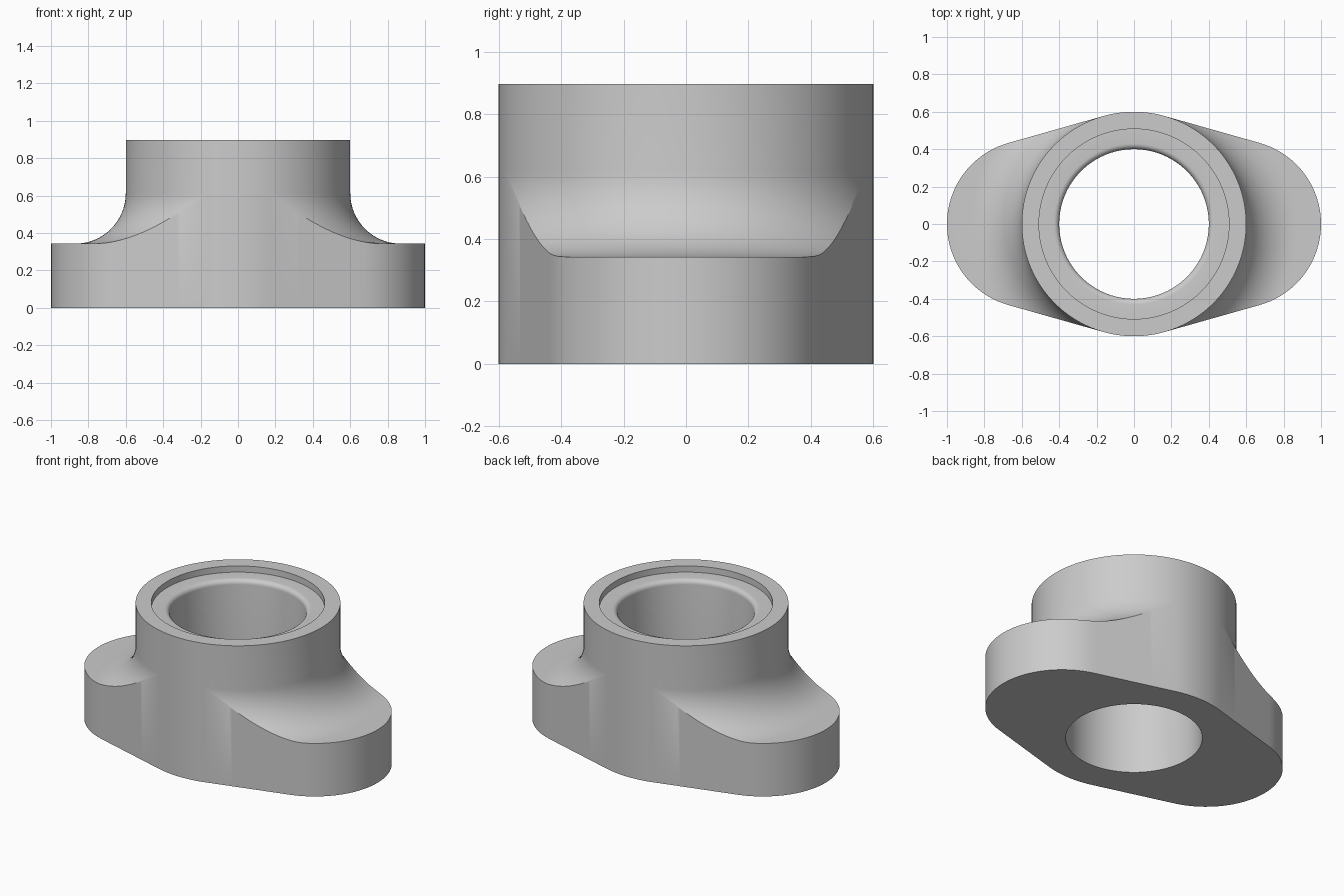
import bpy
import bmesh
from math import acos, atan2, cos, sin, sqrt, pi, radians

if "Cube" in bpy.data.objects:
    bpy.data.objects.remove(bpy.data.objects["Cube"], do_unlink=True)

# Main dimensions
BORE, SEAT, COLLAR = 0.4, 0.508, 0.6
HEIGHT, LEDGE, FLANGE = 0.897, 0.857, 0.343
FILLET, BORE_ROUND = 0.27, 0.03
LOBE = 0.45
LOBE_X = 1 - LOBE

# Directions of the tangent points between lobe, straight side and collar
normal = acos((COLLAR - LOBE) / LOBE_X)
lobe_end = atan2(LOBE * sin(normal), LOBE_X + LOBE * cos(normal))


def outline_radius(a):
    """Distance from the axis to the flange edge, first quadrant."""
    if a <= lobe_end:
        return LOBE_X * cos(a) + sqrt(LOBE ** 2 - (LOBE_X * sin(a)) ** 2)
    if a <= normal:
        return COLLAR / cos(a - normal)
    return COLLAR


def section(edge):
    """Closed radial section (radius, height), cut off at the flange edge."""
    pts = [(BORE, 0)]
    for i in range(7):
        t = pi / 2 * i / 6
        pts.append((BORE + BORE_ROUND * (1 - cos(t)),
                    LEDGE - BORE_ROUND * (1 - sin(t))))
    pts += [(SEAT, LEDGE), (SEAT, HEIGHT), (COLLAR, HEIGHT)]
    reach = min(max(edge - COLLAR, 0), FILLET)
    sweep = acos(1 - reach / FILLET)
    for i in range(17):
        t = sweep * i / 16
        pts.append((COLLAR + FILLET * (1 - cos(t)),
                    FLANGE + FILLET * (1 - sin(t))))
    pts += [(edge, pts[-1][1]), (edge, 0)]
    return pts


def steps(start, end, n):
    return [start + (end - start) * i / n for i in range(n)]


# Angles of one quadrant, then mirrored round the full turn
quadrant = steps(0, lobe_end, 20) + steps(lobe_end, normal, 26) + steps(normal, pi / 2, 8)
half = quadrant + [pi / 2] + [pi - a for a in reversed(quadrant[1:])]
turn = [(a, outline_radius(min(a, pi - a))) for a in half]
turn += [(a + pi, r) for a, r in turn]

# Flanged collar swept round the axis
bm = bmesh.new()
rings = [[bm.verts.new((r * cos(a), r * sin(a), z)) for r, z in section(edge)]
         for a, edge in turn]
for k, ring in enumerate(rings):
    after = rings[(k + 1) % len(rings)]
    for i in range(len(ring)):
        j = (i + 1) % len(ring)
        bm.faces.new((ring[i], ring[j], after[j], after[i]))
bmesh.ops.remove_doubles(bm, verts=bm.verts, dist=0.00002)
bmesh.ops.recalc_face_normals(bm, faces=bm.faces)
mesh = bpy.data.meshes.new("flanged_collar")
bm.to_mesh(mesh)
bm.free()
body = bpy.data.objects.new("flanged_collar", mesh)
bpy.context.collection.objects.link(body)

# Plain grey material
grey = bpy.data.materials.new("plain grey")
grey.use_nodes = True
colour = (0.6, 0.6, 0.6, 1)
grey.diffuse_color = colour
grey.node_tree.nodes["Principled BSDF"].inputs["Base Color"].default_value = colour
mesh.materials.append(grey)

# Smooth curves, crisp edges
bpy.ops.object.select_all(action="DESELECT")
body.select_set(True)
bpy.context.view_layer.objects.active = body
bpy.ops.object.shade_smooth_by_angle(angle=radians(25))
